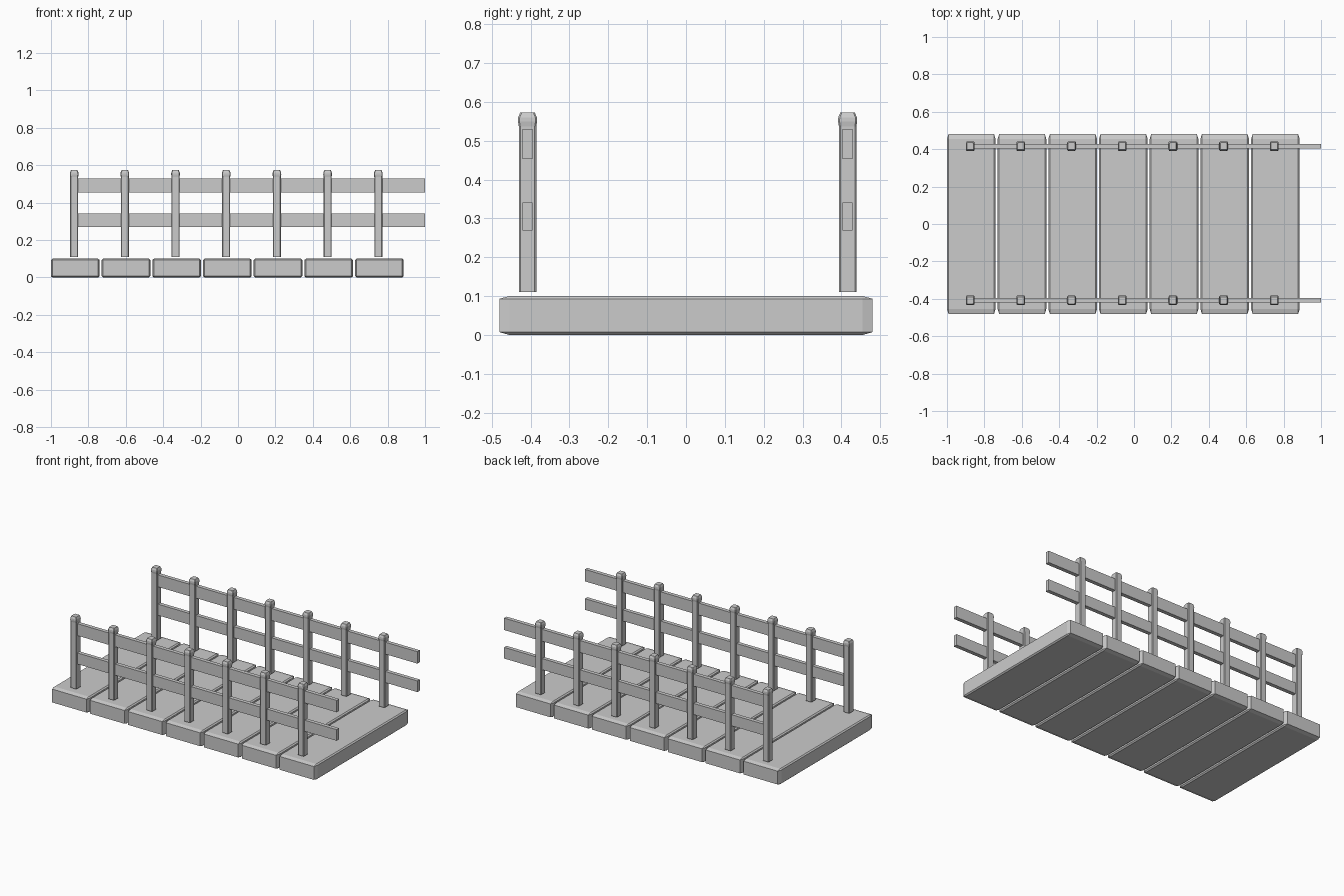
import bpy, bmesh

if "Cube" in bpy.data.objects:
    bpy.data.objects.remove(bpy.data.objects["Cube"])

PITCH = 0.271


def finish(name, bm):
    bmesh.ops.recalc_face_normals(bm, faces=bm.faces)
    mesh = bpy.data.meshes.new(name)
    bm.to_mesh(mesh)
    bm.free()
    obj = bpy.data.objects.new(name, mesh)
    bpy.context.collection.objects.link(obj)
    return obj


def box(name, lo, hi, chamfer=None):
    """Box between two corners; chamfer gives the cut size per axis."""
    size = [h - l for l, h in zip(lo, hi)]
    mid = [(h + l) / 2 for l, h in zip(lo, hi)]
    scale = chamfer or (1, 1, 1)
    bm = bmesh.new()
    bmesh.ops.create_cube(bm, size=1)
    # bevel in chamfer units, then stretch to the real size
    bmesh.ops.scale(bm, vec=[s / c for s, c in zip(size, scale)], verts=bm.verts)
    if chamfer:
        bmesh.ops.bevel(bm, geom=bm.edges[:], offset=1, segments=1,
                        profile=0.5, affect='EDGES')
    bmesh.ops.scale(bm, vec=scale, verts=bm.verts)
    bmesh.ops.translate(bm, vec=mid, verts=bm.verts)
    return finish(name, bm)


def post(name, x, y):
    """Square post with chamfered edges and a slightly flared, tapered head."""
    rings = [(0.110, 0.0225), (0.537, 0.0225), (0.549, 0.0245),
             (0.560, 0.0240), (0.573, 0.0185)]
    bm = bmesh.new()
    loops = []
    for z, h in rings:
        c = h - 0.004
        pts = [(h, -c), (h, c), (c, h), (-c, h), (-h, c), (-h, -c), (-c, -h), (c, -h)]
        loops.append([bm.verts.new((x + px * 0.95, y + py, z)) for px, py in pts])
    for a, b in zip(loops, loops[1:]):
        for i in range(8):
            j = (i + 1) % 8
            bm.faces.new((a[i], a[j], b[j], b[i]))
    bm.faces.new(loops[0][::-1])
    bm.faces.new(loops[-1])
    return finish(name, bm)


# Deck planks
for i in range(7):
    x = -0.87 + i * PITCH
    box(f"deck_plank_{i + 1}", (x - 0.13, -0.48, 0), (x + 0.13, 0.48, 0.1),
        (0.008, 0.025, 0.007))

# Railings: posts and two rails on each side
for side, y in (("front", -0.408), ("back", 0.416)):
    for i in range(7):
        post(f"{side}_post_{i + 1}", -0.876 + i * PITCH, y)
    for level, z0, z1 in (("lower", 0.269, 0.341), ("upper", 0.453, 0.530)):
        box(f"{side}_{level}_rail", (-0.87, y - 0.0125, z0), (1.0, y + 0.0125, z1))
